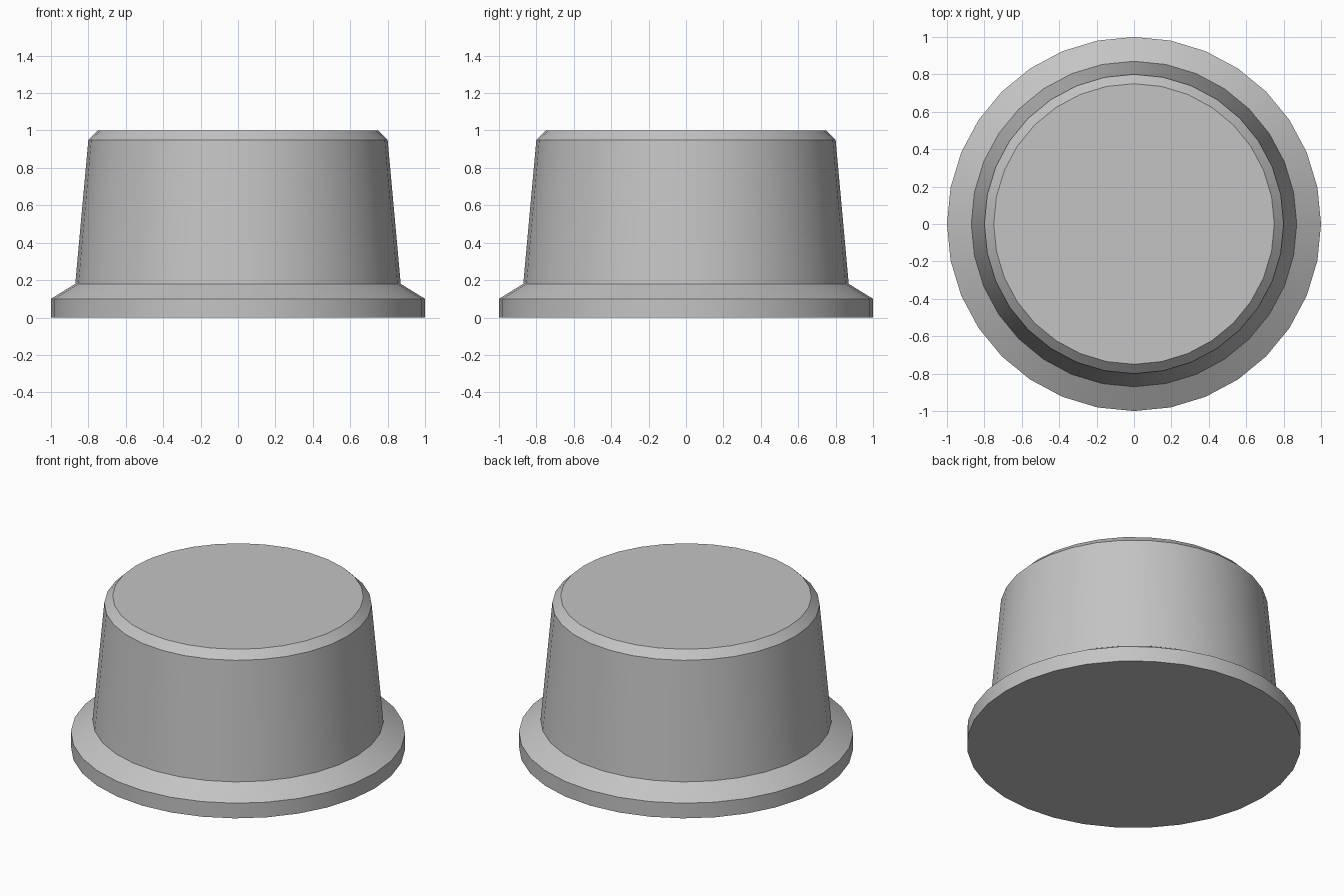
import bpy
import bmesh
import math

cube = bpy.data.objects.get("Cube")
if cube:
    bpy.data.objects.remove(cube, do_unlink=True)

SIDES = 32

# Grey material
grey = bpy.data.materials.new("light_grey")
grey.use_nodes = True
colour = (0.55, 0.55, 0.55, 1.0)
grey.diffuse_color = colour
grey.node_tree.nodes["Principled BSDF"].inputs["Base Color"].default_value = colour

# Outline as (radius, height): flange, sloped shoulder, tapered body, chamfer
profile = [(1.0, 0.0), (1.0, 0.1), (0.87, 0.18), (0.8, 0.95), (0.75, 1.0)]

bm = bmesh.new()
rings = []
for radius, height in profile:
    rings.append([
        bm.verts.new((radius * math.cos(a), radius * math.sin(a), height))
        for a in (math.tau * i / SIDES for i in range(SIDES))
    ])

# Walls between neighbouring rings
for low, high in zip(rings, rings[1:]):
    for i in range(SIDES):
        j = (i + 1) % SIDES
        bm.faces.new((low[i], low[j], high[j], high[i]))

# Flat underside and top
bm.faces.new(rings[0][::-1])
bm.faces.new(rings[-1])

mesh = bpy.data.meshes.new("flanged_plug")
bm.to_mesh(mesh)
bm.free()
mesh.materials.append(grey)

plug = bpy.data.objects.new("flanged_plug", mesh)
bpy.context.collection.objects.link(plug)

# Smooth round walls, crisp rims
bpy.ops.object.select_all(action="DESELECT")
plug.select_set(True)
bpy.context.view_layer.objects.active = plug
bpy.ops.object.shade_smooth_by_angle(angle=math.radians(25))
